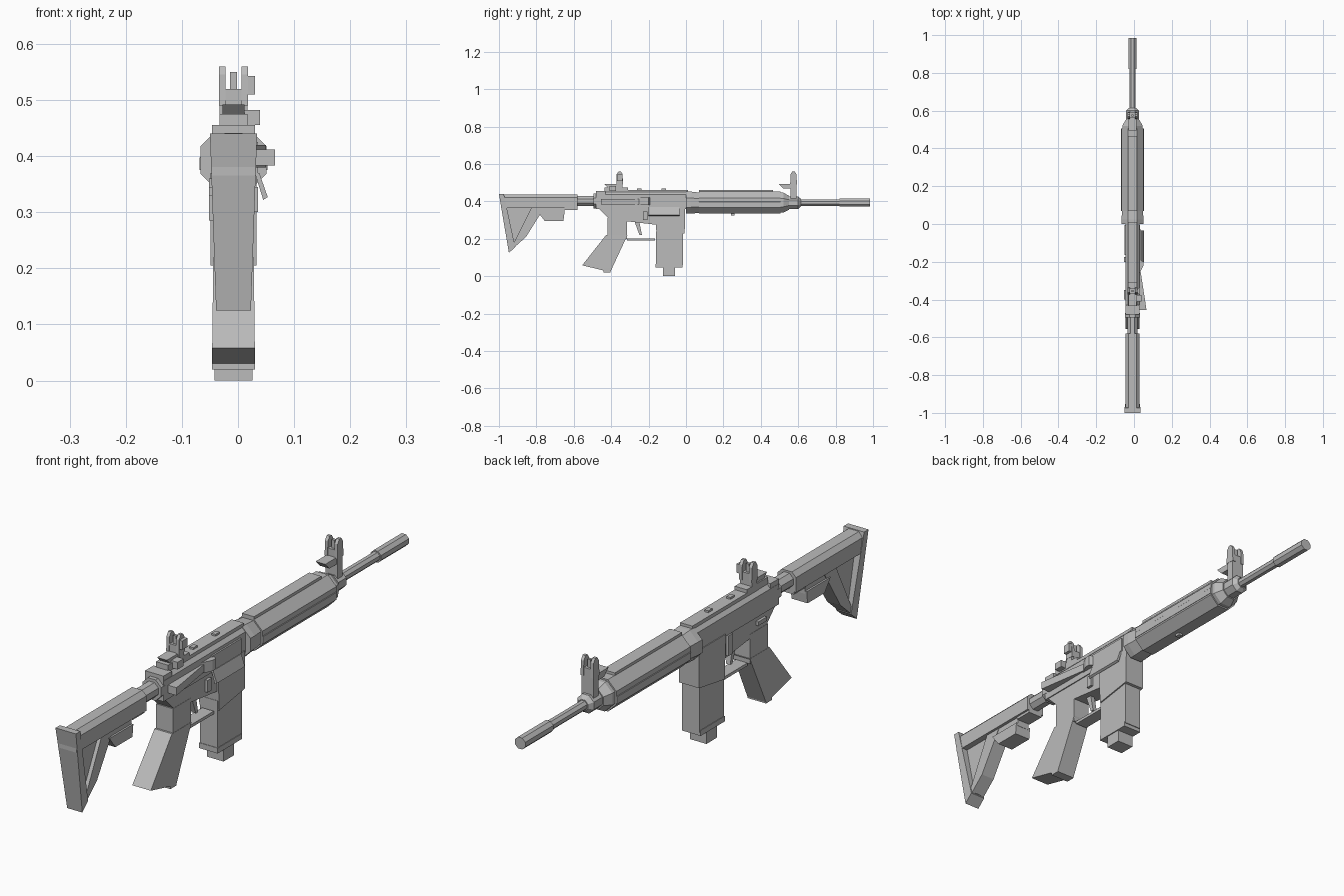
import bpy, bmesh
from math import cos, sin, tau

if "Cube" in bpy.data.objects:
    bpy.data.objects.remove(bpy.data.objects["Cube"])

# Landmarks along the length
BUTT, STOCK_END, REAR, GRIP_FRONT = -1, -.58, -.48, -.315
WELL_BACK, GUARD_START, GUARD_END, MUZZLE = -.165, .07, .505, .985
# Landmark heights and widths
SEAM, BORE, TUBE_TOP, RAIL_TOP = .37, .393, .437, .462
CENTRE, BODY, RAIL = -.008, .038, .025
SIDE = CENTRE + BODY

grey = bpy.data.materials.new("plain grey")
grey.use_nodes = True
grey.diffuse_color = (.5, .5, .5, 1)
grey.node_tree.nodes["Principled BSDF"].inputs["Base Color"].default_value = grey.diffuse_color


def loft(name, rings):
    """Join equal-length rings of points and cap both ends."""
    bm = bmesh.new()
    loops = [[bm.verts.new(point) for point in ring] for ring in rings]
    count = len(loops[0])
    for near, far in zip(loops, loops[1:]):
        for i in range(count):
            j = (i + 1) % count
            bm.faces.new((near[i], near[j], far[j], far[i]))
    bm.faces.new(loops[0])
    bm.faces.new(loops[-1])
    bmesh.ops.recalc_face_normals(bm, faces=bm.faces)
    mesh = bpy.data.meshes.new(name)
    bm.to_mesh(mesh)
    bm.free()
    mesh.materials.append(grey)
    bpy.context.collection.objects.link(bpy.data.objects.new(name, mesh))


def run(name, back, front, bottom, top, half=BODY, chamfer=0, x=CENTRE):
    """Bar along the length, with optional chamfers on its top edges."""
    right = [(half, bottom), (half, top - chamfer)]
    if chamfer:
        right.append((half - chamfer, top))
    section = right + [(-across, z) for across, z in reversed(right)]
    loft(name, [[(x + across, y, z) for across, z in section] for y in (back, front)])


def limb(name, top, bottom, depths, half, foot=None, tilt=0, x=CENTRE):
    """Leaning bar between two (y, z) points; foot is its lower half width."""
    (top_y, top_z), (low_y, low_z) = top, bottom
    upper, lower = (depth / 2 for depth in depths)
    foot = foot or half
    loft(name, [[(x + side * half, top_y - upper, top_z),
                 (x + side * half, top_y + upper, top_z),
                 (x + side * foot, low_y + lower, low_z - tilt),
                 (x + side * foot, low_y - lower, low_z + tilt)] for side in (-1, 1)])


def tube(name, radius, stations, height=BORE, end_scale=1):
    """Eight-sided bar; its last station may be narrowed."""
    rings = []
    for y in stations:
        reach = radius * (end_scale if y == stations[-1] else 1)
        angles = [tau * (i + .5) / 8 for i in range(8)]
        rings.append([(CENTRE + reach * cos(a), y, height + reach * sin(a)) for a in angles])
    loft(name, rings)


def flare(name, stations, bottom, top):
    """Bulge on the right flank, given as (y, outer x) stations."""
    inner = SIDE - .01
    loft(name, [[(inner, y, bottom), (outer, y, bottom), (outer, y, top), (inner, y, top)]
                for y, outer in stations])


def flip_sight(name, y, base, arm):
    """Folding sight: two ears on a block, with a tipped arm behind."""
    run(name + "_block", y - .015, y + .015, base, top=.52, half=RAIL)
    run(name + "_post", y - .006, y + .006, bottom=.51, top=.55, half=.006)
    for tag, side in (("left", 1), ("right", -1)):
        ear_x = CENTRE + side * .02
        limb(f"{name}_ear_{tag}", (y, .545), (y, .49), (.032, .036), half=.006, x=ear_x)
        limb(f"{name}_tip_{tag}", (y, .56), (y, .545), (.012, .032), half=.006, x=ear_x)
    limb(name + "_arm", (y - .04, arm + .025), (y - .03, arm), (.08, .05), half=.02)


# Stock
run("stock_tube", BUTT + .01, STOCK_END, SEAM - .005, TUBE_TOP, chamfer=.017)
limb("butt_plate", (BUTT + .013, .44), (-.93, .14), (.026, .034), half=.042, foot=.031, tilt=-.015)
limb("stock_strut", (-.79, SEAM), (-.9, .17), (.07, .09), half=.028, tilt=-.04)
limb("stock_web", (-.88, SEAM), (-.92, .16), (.2, .02), half=.014)
run("stock_latch_rail", -.8, -.65, .33, SEAM, half=.026)
limb("stock_latch", (-.72, .34), (-.705, .295), (.14, .1), half=.033)
run("stock_front_lip", -.65, STOCK_END, SEAM - .015, SEAM, half=.03)

# Buffer tube and end ring
tube("buffer_tube", .03, (STOCK_END - .02, REAR), height=.402)
tube("end_ring", .042, (REAR - .015, REAR + .01), height=.402)

# Upper receiver
run("upper_receiver", REAR, .01, SEAM - .01, .45, chamfer=.014)
run("top_rail", -.38, .01, TUBE_TOP, RAIL_TOP, half=RAIL)
run("charging_handle", REAR, REAR + .05, TUBE_TOP, .455)
for place, y in (("rear", -.25), ("front", -.12)):
    run(f"rail_stud_{place}", y - .012, y + .012, RAIL_TOP - .002, RAIL_TOP + .007, half=.008)

# Right flank
flare("forward_assist", ((-.455, .066), (-.4, .058), (-.22, SIDE)), bottom=.383, top=.412)
flare("shell_deflector", ((-.26, SIDE), (-.22, .05), (-.2, .05), (-.19, SIDE)), bottom=.38, top=.42)
flare("port_frame", ((-.2, SIDE + .006), (-.03, SIDE + .006)), bottom=SEAM, top=.425)
flare("magazine_button", ((-.23, SIDE + .006), (-.205, SIDE + .006)), bottom=.3, top=.345)
loft("port_cover", [[(SIDE, y, SEAM), (SIDE + .008, y, SEAM),
                     (SIDE + .023, y, .327), (SIDE + .015, y, .322)] for y in (-.2, -.035)])

# Left-out levers on the far flank
run("bolt_catch", -.2, -.175, .285, .36, half=.006, x=CENTRE - BODY)
run("selector", -.4, -.35, .33, .345, half=.006, x=CENTRE - BODY)

# Lower receiver, grip and trigger
limb("lower_receiver", (-.32, .375), (-.285, .29), (.32, .25), half=.034, tilt=.015)
run("grip_neck", -.42, GRIP_FRONT, .2, .31, half=.035)
limb("grip", (-.37, .22), (-.48, .04), (.115, .15), half=.036, foot=BODY, tilt=.018)
run("grip_toe", -.44, -.404, .02, .045)
run("trigger_guard", GRIP_FRONT, WELL_BACK, .19, .201, half=.024)
limb("trigger", (-.262, .29), (-.242, .22), (.025, .013), half=.009)

# Magazine and its well
limb("magazine_well", (-.085, SEAM), (-.082, .217), (.16, .15), half=.041, tilt=-.012)
run("magazine", WELL_BACK + .005, -.017, .06, .24, half=.036)
run("magazine_base", WELL_BACK + .003, -.02, .046, .066)
run("magazine_foot", -.122, -.06, 0, .05, half=.034)

# Handguard and its rings
tube("barrel_nut", .064, (0, .025, GUARD_START + .01), end_scale=.9)
tube("handguard", .064, (GUARD_START, GUARD_END))
run("handguard_rail", GUARD_START, GUARD_END - .04, TUBE_TOP, RAIL_TOP, half=RAIL)
run("handguard_ledge", GUARD_START, GUARD_END, .375, .405, half=.061, chamfer=.008)
tube("front_cap", .058, (GUARD_END - .01, .52, .55), end_scale=.7)
run("sling_stud", .24, .26, .325, .34, half=.008)

# Barrel
tube("gas_block", .036, (.54, .6, .615), end_scale=.6)
tube("barrel", .018, (.59, .83))
tube("muzzle", .023, (.82, MUZZLE))

# Sights
flip_sight("front_sight", y=.575, base=.41, arm=.468)
flip_sight("rear_sight", y=-.355, base=.455, arm=.467)
run("rear_sight_base", -.435, -.31, .45, .475, half=RAIL)
run("rear_sight_knob", -.41, -.375, .455, .482, half=.014, x=RAIL)
run("rear_sight_dial", -.37, -.34, .51, .543, half=.01, x=.02)
